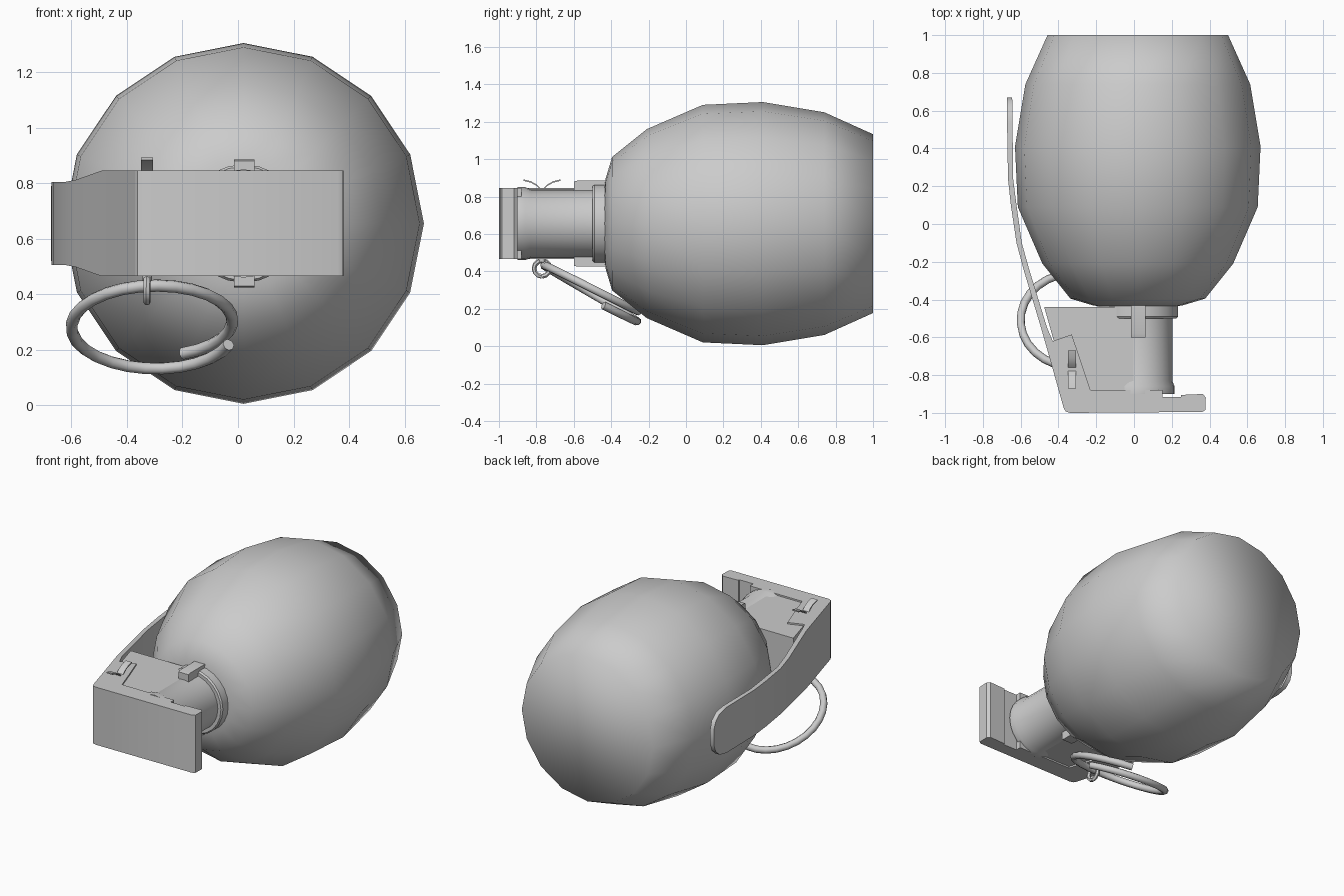
import bpy, bmesh
from math import sin, cos, pi, radians, sqrt
from mathutils import Vector

if "Cube" in bpy.data.objects:
    bpy.data.objects.remove(bpy.data.objects["Cube"])

CX, CZ = 0.02, 0.655  # axis of the round parts


def finish(name, bm, angle=35):
    bmesh.ops.remove_doubles(bm, verts=bm.verts, dist=0.0005)
    bmesh.ops.recalc_face_normals(bm, faces=bm.faces)
    me = bpy.data.meshes.new(name)
    bm.to_mesh(me)
    bm.free()
    ob = bpy.data.objects.new(name, me)
    bpy.context.collection.objects.link(ob)
    bpy.ops.object.select_all(action='DESELECT')
    ob.select_set(True)
    bpy.context.view_layer.objects.active = ob
    bpy.ops.object.shade_smooth_by_angle(angle=radians(angle))
    return ob


def loft(name, rings, angle=35):
    """Skin a list of equal-sized point rings and cap both ends."""
    bm = bmesh.new()
    vs = [[bm.verts.new(p) for p in r] for r in rings]
    n = len(vs[0])
    for a, b in zip(vs, vs[1:]):
        for i in range(n):
            j = (i + 1) % n
            bm.faces.new((a[i], a[j], b[j], b[i]))
    bm.faces.new(vs[0])
    bm.faces.new(vs[-1])
    return finish(name, bm, angle)


def lathe(name, profile, sides, angle=35):
    """Profile of (y, radius) turned around the long axis."""
    return loft(name, [[(CX + r * sin(2 * pi * i / sides), y, CZ + r * cos(2 * pi * i / sides))
                        for i in range(sides)] for y, r in profile], angle)


def prism(name, pts, lo, hi, axis='z', angle=35):
    put = (lambda a, b, h: (a, b, h)) if axis == 'z' else (lambda a, b, h: (h, a, b))
    return loft(name, [[put(a, b, h) for a, b in pts] for h in (lo, hi)], angle)


def tube(name, path, radius, sides=8):
    path = [Vector(p) for p in path]
    rings, up = [], None
    for i, p in enumerate(path):
        t = (path[min(i + 1, len(path) - 1)] - path[max(i - 1, 0)]).normalized()
        up = t.orthogonal() if up is None else up - t * up.dot(t)
        up.normalize()
        side = t.cross(up)
        rings.append([p + radius * (cos(2 * pi * k / sides) * up + sin(2 * pi * k / sides) * side)
                      for k in range(sides)])
    return loft(name, rings, 50)


# egg-shaped body, fully smooth
lathe("body", [(-0.44, 0.18), (-0.43, 0.24), (-0.395, 0.357), (-0.21, 0.505), (0.09, 0.635),
               (0.41, 0.65), (0.74, 0.595), (1.0, 0.478)], 16, 180)

# collar and neck
lathe("collar", [(-0.5, 0.205), (-0.49, 0.213), (-0.42, 0.213)], 24)
lathe("neck", [(-0.9, 0.195), (-0.86, 0.195), (-0.83, 0.183), (-0.45, 0.183)], 24)

# flat-sided housing between neck and lever
prism("housing", [(-0.475, -0.44), (0.03, -0.44), (0.03, -0.9), (-0.345, -0.9)],
      CZ - 0.18, CZ + 0.18)

# small lugs above and below the collar
for name, s in (("upper_lug", 1), ("lower_lug", -1)):
    prism(name, [(-0.6, CZ + s * 0.165), (-0.6, CZ + s * 0.225), (-0.58, CZ + s * 0.23),
                 (-0.43, CZ + s * 0.23), (-0.43, CZ + s * 0.165)], -0.015, 0.06, 'x')

# lever cap with stepped flanges and hooked end
prism("lever_cap", [(-0.372, -0.975), (-0.362, -0.992), (-0.34, -1.0), (0.36, -0.995), (0.378, -0.985),
                    (0.38, -0.92), (0.365, -0.9), (0.25, -0.905), (0.25, -0.915), (0.15, -0.915),
                    (0.15, -0.88), (-0.23, -0.88), (-0.29, -0.7), (-0.33, -0.585), (-0.43, -0.62),
                    (-0.465, -0.63)], CZ - 0.19, CZ + 0.19)

# lever handle: outer x, inner x, y, half width
stations = [(-0.372, -0.34, -0.975, 0.19), (-0.472, -0.43, -0.62, 0.19), (-0.492, -0.46, -0.55, 0.19),
            (-0.585, -0.555, -0.24, 0.157), (-0.622, -0.594, -0.1, 0.15), (-0.652, -0.622, 0.1, 0.15),
            (-0.667, -0.64, 0.24, 0.15), (-0.672, -0.643, 0.54, 0.15), (-0.673, -0.643, 0.61, 0.135),
            (-0.673, -0.643, 0.65, 0.1), (-0.672, -0.646, 0.67, 0.05)]
loft("lever_handle", [[(xo, y, CZ - w), (xo, y, CZ + w), (xi, y, CZ + w), (xi, y, CZ - w)]
                      for xo, xi, y, w in stations], 40)

# split pin: shaft, eye and two splayed ends
PX, PY = -0.328, -0.77
tube("pin_shaft", [(PX, PY, 0.45), (PX, PY, 0.845)], 0.018)
tube("pin_eye", [(PX, PY + 0.042 * sin(2 * pi * i / 12), 0.415 - 0.042 * cos(2 * pi * i / 12))
                 for i in range(13)], 0.013, 6)
arc = [(0.0, 0.835), (0.025, 0.862), (0.06, 0.882), (0.1, 0.892)]
for name, s in (("pin_end_front", -1), ("pin_end_back", 1)):
    outline = [(PY + s * d, z) for d, z in arc] + [(PY + s * d, z - 0.008) for d, z in reversed(arc)]
    prism(name, outline, PX - 0.022, PX + 0.022, 'x')

# pull ring: just over one turn, ends lying side by side
u = Vector((1, 0, 0))
v = Vector((0, -0.88, 0.475))
n = Vector((0, 0.475, 0.88))
centre = Vector((-0.31, -0.51, 0.28))
ring = []
for i in range(33):
    t = i / 32
    a = radians(-18 - 410 * t)
    ring.append(centre + 0.29 * (cos(a) * u + sin(a) * v) + (-0.022 + 0.06 * t) * n)
tube("pull_ring", ring, 0.022)
